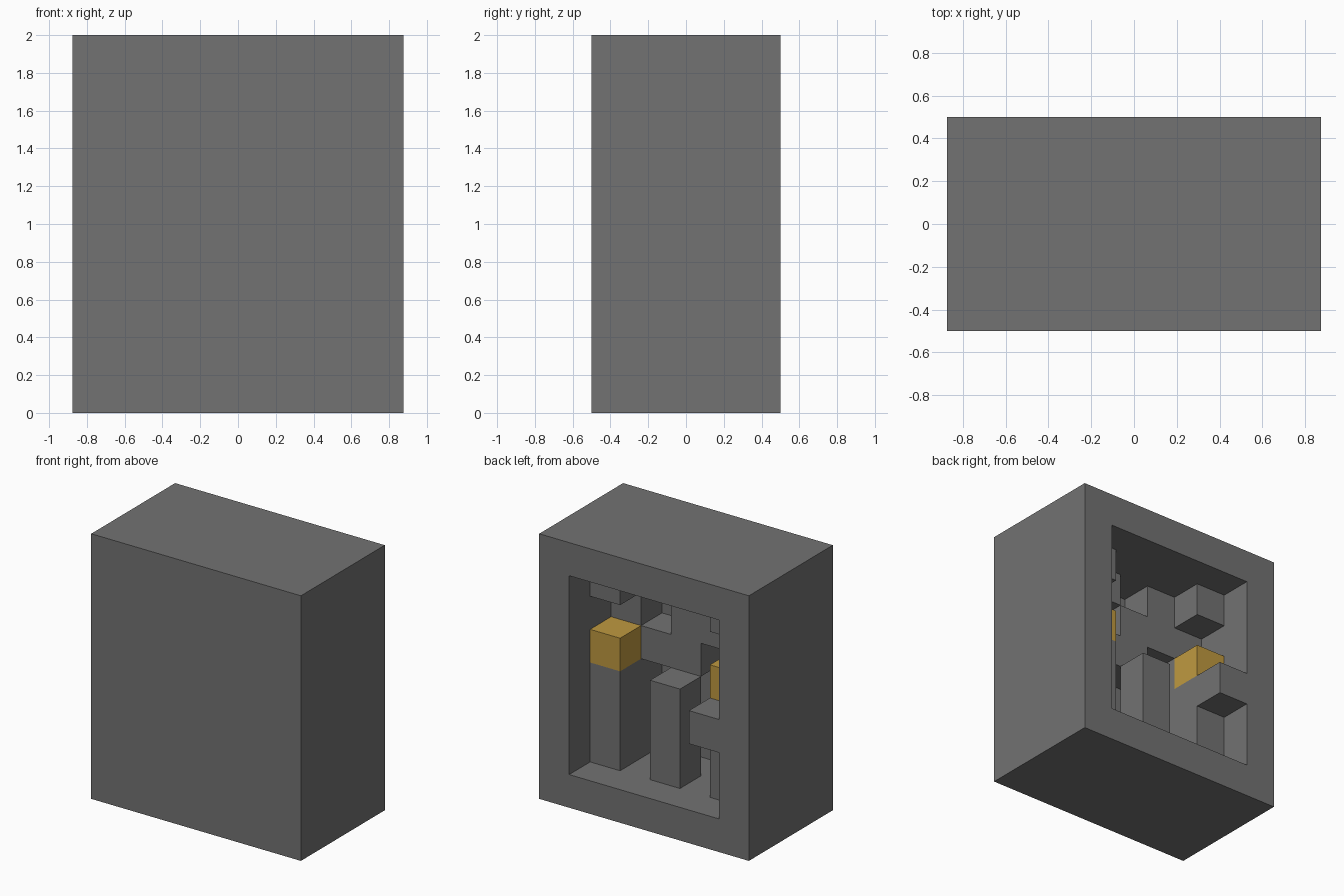
import bpy
import bmesh
from mathutils import Vector

old = bpy.data.objects.get("Cube")
if old:
    bpy.data.objects.remove(old, do_unlink=True)

U = 0.25                              # block size
WIDE, DEEP, TALL = 7, 4, 8            # case size in blocks


def material(name, rgb):
    mat = bpy.data.materials.new(name)
    mat.use_nodes = True
    color = (*rgb, 1)
    mat.diffuse_color = color
    mat.node_tree.nodes["Principled BSDF"].inputs["Base Color"].default_value = color
    return mat


STONE = material("dark grey stone", (0.17, 0.17, 0.17))
GOLD = material("gold", (0.52, 0.32, 0.051))


def add_box(bm, cols, rows, levels):
    """Box over block ranges: columns from +x, rows from the back, levels from the floor."""
    low = Vector((WIDE / 2 - cols[1], DEEP / 2 - rows[1], levels[0])) * U
    high = Vector((WIDE / 2 - cols[0], DEEP / 2 - rows[0], levels[1])) * U
    verts = bmesh.ops.create_cube(bm, size=1)["verts"]
    for v in verts:
        v.co = Vector((c + 0.5) * h + (0.5 - c) * l for c, l, h in zip(v.co, low, high))


def finish(bm, name, mat):
    mesh = bpy.data.meshes.new(name)
    bm.normal_update()
    bm.to_mesh(mesh)
    bm.free()
    mesh.materials.append(mat)
    obj = bpy.data.objects.new(name, mesh)
    bpy.context.collection.objects.link(obj)
    return obj


def block(name, mat, *boxes):
    bm = bmesh.new()
    for box in boxes:
        add_box(bm, *box)
    return finish(bm, name, mat)


# Outer case: solid box whose back face is inset and pushed inward
bm = bmesh.new()
add_box(bm, (0, WIDE), (0, DEEP), (0, TALL))
bm.normal_update()
back = max(bm.faces, key=lambda f: f.calc_center_median().y)
bmesh.ops.inset_region(bm, faces=[back], thickness=U, use_even_offset=True)
rim = back.verts[:]
inner = bmesh.ops.extrude_discrete_faces(bm, faces=[back])["faces"][0]
bmesh.ops.translate(bm, vec=(0, -3 * U, 0), verts=inner.verts[:])
finish(bm, "outer_case", STONE)

# Matching side columns with gold caps and hanging blocks
for side, c in (("left", 1), ("right", 5)):
    col = (c, c + 1)
    block(side + "_column", STONE, (col, (1, 3), (1, 4)))
    block(side + "_column_back", STONE, (col, (2, 3), (4, 7)))
    block(side + "_gold_cap", GOLD, (col, (1, 2), (4, 5)))
    block(side + "_hanging_block", STONE, (col, (1, 2), (6, 7)))

# Centre pillar and the ledge in front of the right column
block("centre_pillar", STONE, ((3, 4), (1, 2), (1, 4)))
block("right_ledge", STONE, ((5, 6), (0, 1), (3, 4)))

# Stepped screen of blocks against the inner wall
block("stepped_screen", STONE,
      ((2, 4), (2, 3), (4, 5)),
      ((3, 5), (2, 3), (5, 6)),
      ((2, 3), (2, 3), (6, 7)),
      ((4, 5), (2, 3), (6, 7)))
